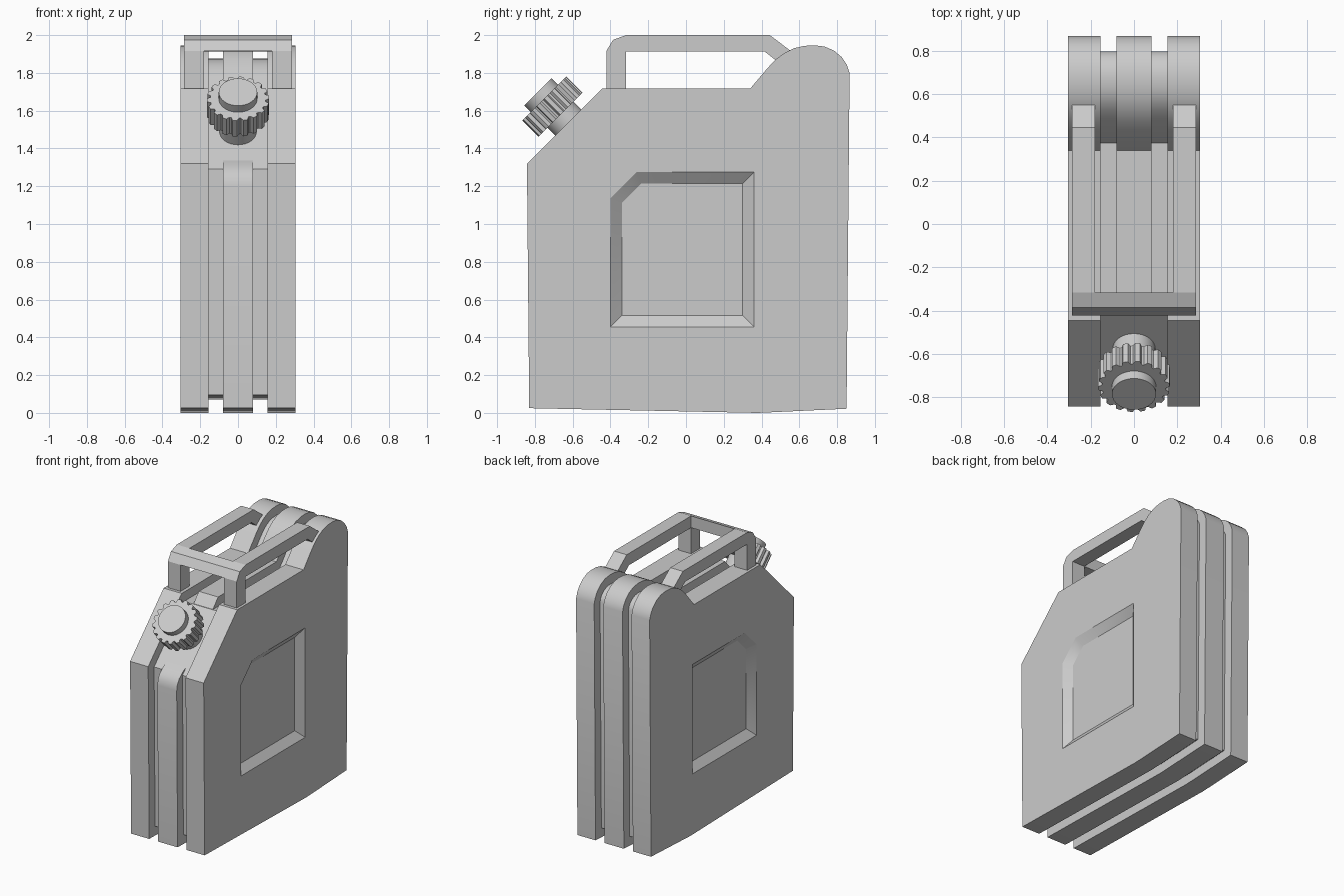
import bpy, bmesh, math
from mathutils import Vector, Matrix

cube = bpy.data.objects.get("Cube")
if cube:
    bpy.data.objects.remove(cube, do_unlink=True)

GREY = (0.6, 0.6, 0.6, 1)
paint = bpy.data.materials.new("grey_paint")
paint.use_nodes = True
paint.diffuse_color = GREY
paint.node_tree.nodes["Principled BSDF"].inputs["Base Color"].default_value = GREY


def finish(name, bm, smooth=True):
    bmesh.ops.recalc_face_normals(bm, faces=bm.faces)
    mesh = bpy.data.meshes.new(name)
    bm.to_mesh(mesh)
    bm.free()
    mesh.materials.append(paint)
    obj = bpy.data.objects.new(name, mesh)
    bpy.context.collection.objects.link(obj)
    if smooth:
        shade(obj)
    return obj


def shade(obj):
    bpy.ops.object.select_all(action="DESELECT")
    obj.select_set(True)
    bpy.context.view_layer.objects.active = obj
    bpy.ops.object.shade_smooth_by_angle(angle=math.radians(30))


def loft(name, loop_a, loop_b, smooth=True):
    """Solid between two matching loops of 3D points."""
    bm = bmesh.new()
    a = [bm.verts.new(p) for p in loop_a]
    b = [bm.verts.new(p) for p in loop_b]
    bm.faces.new(a)
    bm.faces.new(b)
    for i in range(len(a)):
        j = (i + 1) % len(a)
        bm.faces.new((a[i], a[j], b[j], b[i]))
    return finish(name, bm, smooth)


def at_x(x, profile):
    return [(x, y, z) for y, z in profile]


def slab(name, x0, x1, profile, smooth=True):
    return loft(name, at_x(x0, profile), at_x(x1, profile), smooth)


def inset(profile, d):
    """Mitred inward offset of a clockwise profile."""
    out = []
    for i, p in enumerate(profile):
        p = Vector(p)
        e0 = (p - Vector(profile[i - 1])).normalized()
        e1 = (Vector(profile[(i + 1) % len(profile)]) - p).normalized()
        n0, n1 = Vector((e0.y, -e0.x)), Vector((e1.y, -e1.x))
        m = (n0 + n1).normalized()
        out.append(tuple(p + m * d / m.dot(n0)))
    return out


# Side outline, clockwise from the lower front corner
hump = [(.34, 1.717), (.434, 1.828), (.476, 1.872), (.52, 1.905), (.57, 1.93), (.625, 1.943),
        (.68, 1.946), (.735, 1.939), (.785, 1.917), (.826, 1.882), (.852, 1.842), (.866, 1.8)]
back = [(.85, .022), (.38, 0)]
outline = [(-.83, .025), (-.842, 1.32), (-.445, 1.717)] + hump + back

# Recessed core seen in the grooves and on the spout slope
slab("body_core", -.17, .17, inset(outline, .07))

# Centre rib, blending into the slope at both ends
rib = [(-.83, .025), (-.84, 1.2), (-.832, 1.245), (-.81, 1.28), (-.775, 1.31), (-.72, 1.34),
       (-.6, 1.4), (-.45, 1.6), (-.4, 1.66), (-.35, 1.717)] + hump + back
slab("centre_rib", -.08, .08, rib)

# Outer halves with a bevelled recessed panel
panel_rim = [(-.40, .455), (-.40, 1.135), (-.26, 1.275), (.36, 1.275), (.36, .455)]
panel_floor = inset(panel_rim, .06)
SIDE, DEPTH = .305, .045
for s, side in ((1, "left"), (-1, "right")):
    half = slab(side + "_body_half", s * .155, s * SIDE, outline, False)
    # The cutter continues the bevel past the surface
    cutter = loft("panel_cutter", at_x(s * (SIDE - DEPTH), panel_floor),
                  at_x(s * (SIDE + DEPTH), inset(panel_rim, -.06)), False)
    cutter.hide_render = True
    cut = half.modifiers.new("panel", "BOOLEAN")
    cut.operation = "DIFFERENCE"
    cut.solver = "EXACT"
    cut.object = cutter
    bpy.ops.object.select_all(action="DESELECT")
    half.select_set(True)
    bpy.context.view_layer.objects.active = half
    bpy.ops.object.modifier_apply(modifier=cut.name)
    bpy.data.objects.remove(cutter, do_unlink=True)
    shade(half)

# Carrying handle: two side rails and a front crossbar
rail = [(-.422, 1.7), (-.422, 1.915), (-.386, 1.975), (-.317, 2), (.444, 2), (.56, 1.912),
        (.56, 1.8), (.418, 1.912), (-.317, 1.912), (-.317, 1.7)]
rail[6:7] = [(.6, 1.88), (.56, 1.8)]
for s, side in ((1, "left"), (-1, "right")):
    slab(side + "_handle_rail", s * .18, s * .285, rail, False)
slab("handle_crossbar", -.18, .18, rail[1:4] + [(-.317, 1.912)], False)

# Spout and screw cap, built along a tilted axis
tilt = Matrix.Translation((0, -.573, 1.487)) @ Matrix.Rotation(math.radians(45), 4, "X")


def ring(radii, z):
    n = len(radii)
    return [tilt @ Vector((r * math.cos(math.tau * i / n), r * math.sin(math.tau * i / n), z))
            for i, r in enumerate(radii)]


def prism(name, radii, z0, z1):
    return loft(name, ring(radii, z0), ring(radii, z1))


prism("spout_neck", [.098] * 32, -.04, .15)
prism("cap_grip", [.165, .165, .165, .147, .147] * 18, .13, .25)
prism("cap_top", [.102] * 32, .24, .299)
